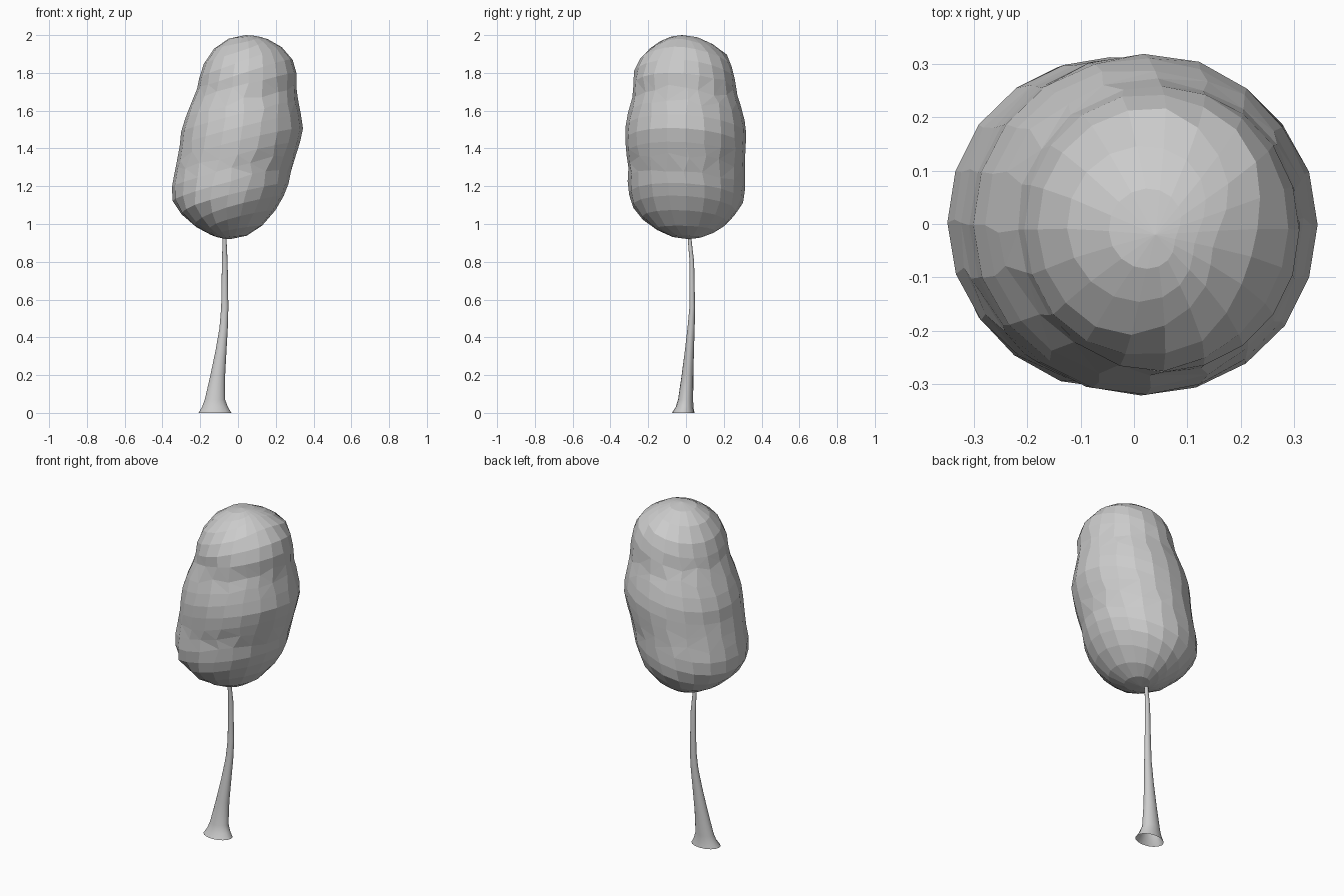
import bpy, bmesh, math, random
from mathutils import Vector

cube = bpy.data.objects.get("Cube")
if cube:
    bpy.data.objects.remove(cube, do_unlink=True)
random.seed(4)

grey = bpy.data.materials.new("plain_grey")
grey.use_nodes = True
grey.diffuse_color = (0.6, 0.6, 0.6, 1)
grey.node_tree.nodes["Principled BSDF"].inputs["Base Color"].default_value = (0.6, 0.6, 0.6, 1)


def make_object(name, bm):
    mesh = bpy.data.meshes.new(name)
    bmesh.ops.recalc_face_normals(bm, faces=bm.faces)
    bm.to_mesh(mesh)
    bm.free()
    mesh.materials.append(grey)
    obj = bpy.data.objects.new(name, mesh)
    bpy.context.collection.objects.link(obj)
    return obj


def bridge(bm, rings):
    for low, high in zip(rings, rings[1:]):
        n = len(low)
        for i in range(n):
            j = (i + 1) % n
            bm.faces.new((low[i], low[j], high[j], high[i]))


# Crown sections: height, left edge, right edge, front edge, back edge
CROWN = [
    (0.92, -0.04, -0.04, 0.01, 0.01), (0.95, -0.16, 0.07, -0.12, 0.14),
    (1.0, -0.25, 0.14, -0.21, 0.22), (1.1, -0.345, 0.22, -0.29, 0.3),
    (1.2, -0.35, 0.265, -0.31, 0.315), (1.3, -0.33, 0.285, -0.305, 0.31),
    (1.4, -0.31, 0.32, -0.32, 0.315), (1.5, -0.3, 0.345, -0.323, 0.32),
    (1.6, -0.265, 0.33, -0.305, 0.3), (1.7, -0.22, 0.31, -0.275, 0.265),
    (1.8, -0.2, 0.31, -0.28, 0.255), (1.9, -0.16, 0.28, -0.23, 0.215),
    (1.96, -0.09, 0.2, -0.15, 0.13), (2.0, 0.04, 0.04, -0.02, -0.02),
]


def crown_point(z, angle):
    z = min(max(z, 0.92), 2.0)
    for a, b in zip(CROWN, CROWN[1:]):
        if z <= b[0]:
            break
    t = (z - a[0]) / (b[0] - a[0])
    # Round the caps, keep the sides straight between sections
    if a is CROWN[0]:
        t = math.sqrt(t)
    elif b is CROWN[-1]:
        t = 1 - math.sqrt(1 - t)
    x0, x1, y0, y1 = (p + (q - p) * t for p, q in zip(a[1:], b[1:]))
    return Vector(((x0 + x1) / 2 + (x1 - x0) / 2 * math.cos(angle),
                   (y0 + y1) / 2 + (y1 - y0) / 2 * math.sin(angle), z))


# Leafy crown: slanted rings following the lumpy outline
SIDES, ROWS = 20, 19
bm = bmesh.new()
rings = []
for r in range(1, ROWS):
    u = r / ROWS
    mid = 1.46 - 0.54 * math.cos(math.pi * (0.5 * u + 0.5 * (u + math.sin(2 * math.pi * u) * 0.06)))
    slant = 0.085 * min(1, (mid - 0.92) / 0.11, (2.0 - mid) / 0.11)
    ring = []
    for i in range(SIDES):
        angle = 2 * math.pi * i / SIDES
        z = mid + slant * math.cos(angle + 0.25)
        # Uneven facets where the lumps meet
        crease = min(abs(z - 1.32), abs(z - 1.68))
        if crease < 0.07:
            z += random.uniform(-0.018, 0.018)
            angle += random.uniform(-0.06, 0.06)
        ring.append(bm.verts.new(crown_point(z, angle)))
    rings.append(ring)
bridge(bm, rings)
for ring, tip in ((rings[0], (-0.04, 0.01, 0.92)), (rings[-1], (0.04, -0.02, 2.0))):
    pole = bm.verts.new(tip)
    for i in range(SIDES):
        bm.faces.new((ring[i], ring[(i + 1) % SIDES], pole))
creased = [f for f in bm.faces if len(f.verts) == 4
           and min(abs(f.calc_center_median().z - h) for h in (1.32, 1.68)) < 0.07]
bmesh.ops.triangulate(bm, faces=creased)
make_object("leafy_crown", bm)

# Trunk: bent, flared at the foot and open underneath
TRUNK = [  # height, centre x, centre y, half width, half depth
    (0.0, -0.122, -0.015, 0.087, 0.06), (0.03, -0.122, -0.008, 0.069, 0.047),
    (0.07, -0.122, -0.002, 0.054, 0.04), (0.2, -0.107, 0.008, 0.039, 0.031),
    (0.33, -0.09, 0.018, 0.029, 0.024), (0.45, -0.076, 0.027, 0.022, 0.019),
    (0.56, -0.07, 0.033, 0.019, 0.015), (0.8, -0.07, 0.031, 0.015, 0.012),
    (0.9, -0.071, 0.021, 0.011, 0.01), (1.05, -0.07, 0.01, 0.009, 0.009),
]
bm = bmesh.new()
bridge(bm, [[bm.verts.new((cx + w * math.cos(math.tau * i / 16),
                           cy + d * math.sin(math.tau * i / 16), z)) for i in range(16)]
            for z, cx, cy, w, d in TRUNK])
trunk = make_object("trunk", bm)
bpy.ops.object.select_all(action="DESELECT")
trunk.select_set(True)
bpy.context.view_layer.objects.active = trunk
bpy.ops.object.shade_smooth_by_angle(angle=math.radians(30))
